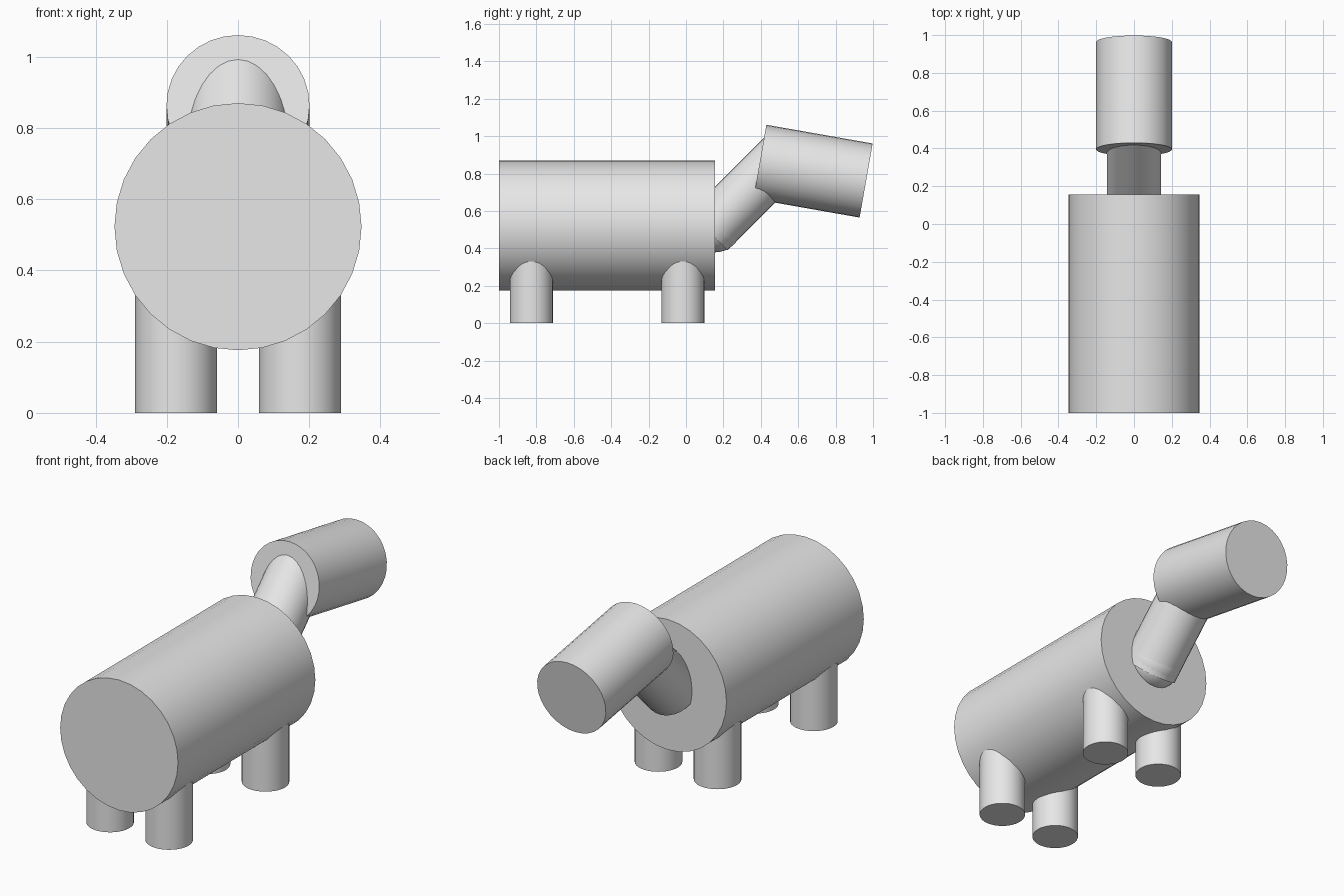
import bpy, math
from mathutils import Vector

cube = bpy.data.objects.get("Cube")
if cube:
    bpy.data.objects.remove(cube, do_unlink=True)

# Single plain grey
grey = bpy.data.materials.new("light_grey")
grey.use_nodes = True
grey.diffuse_color = (0.8, 0.8, 0.8, 1)
grey.node_tree.nodes["Principled BSDF"].inputs["Base Color"].default_value = (0.8, 0.8, 0.8, 1)


def finish(name):
    obj = bpy.context.object
    obj.name = obj.data.name = name
    obj.data.materials.append(grey)
    bpy.ops.object.shade_smooth_by_angle(angle=math.radians(30))
    return obj


def tube(name, start, end, radius):
    """Capped cylinder running from start to end."""
    a, b = Vector(start), Vector(end)
    axis = b - a
    bpy.ops.mesh.primitive_cylinder_add(
        vertices=32, radius=radius, depth=axis.length, location=(a + b) / 2,
        rotation=axis.to_track_quat('Z', 'Y').to_euler())
    return finish(name)


# Body: a barrel lying along y
tube("body", (0, -1, 0.523), (0, 0.155, 0.523), 0.347)

# Four legs, their tops buried in the body
for side, x in (("left", 0.174), ("right", -0.174)):
    for place, y in (("front", -0.827), ("back", -0.017)):
        tube(f"{place}_{side}_leg", (x, y, 0), (x, y, 0.4), 0.115)

# Ball joint where the neck leaves the body
bpy.ops.mesh.primitive_uv_sphere_add(segments=32, ring_count=16, radius=0.144,
                                     location=(0, 0.155, 0.523))
finish("neck_joint")

# Neck rising at 45 degrees into the head
tube("neck", (0, 0.12, 0.491), (0, 0.53, 0.901), 0.144)

# Head tipped 10 degrees downward
tube("head", (0, 0.395, 0.863), (0, 0.963, 0.763), 0.201)
